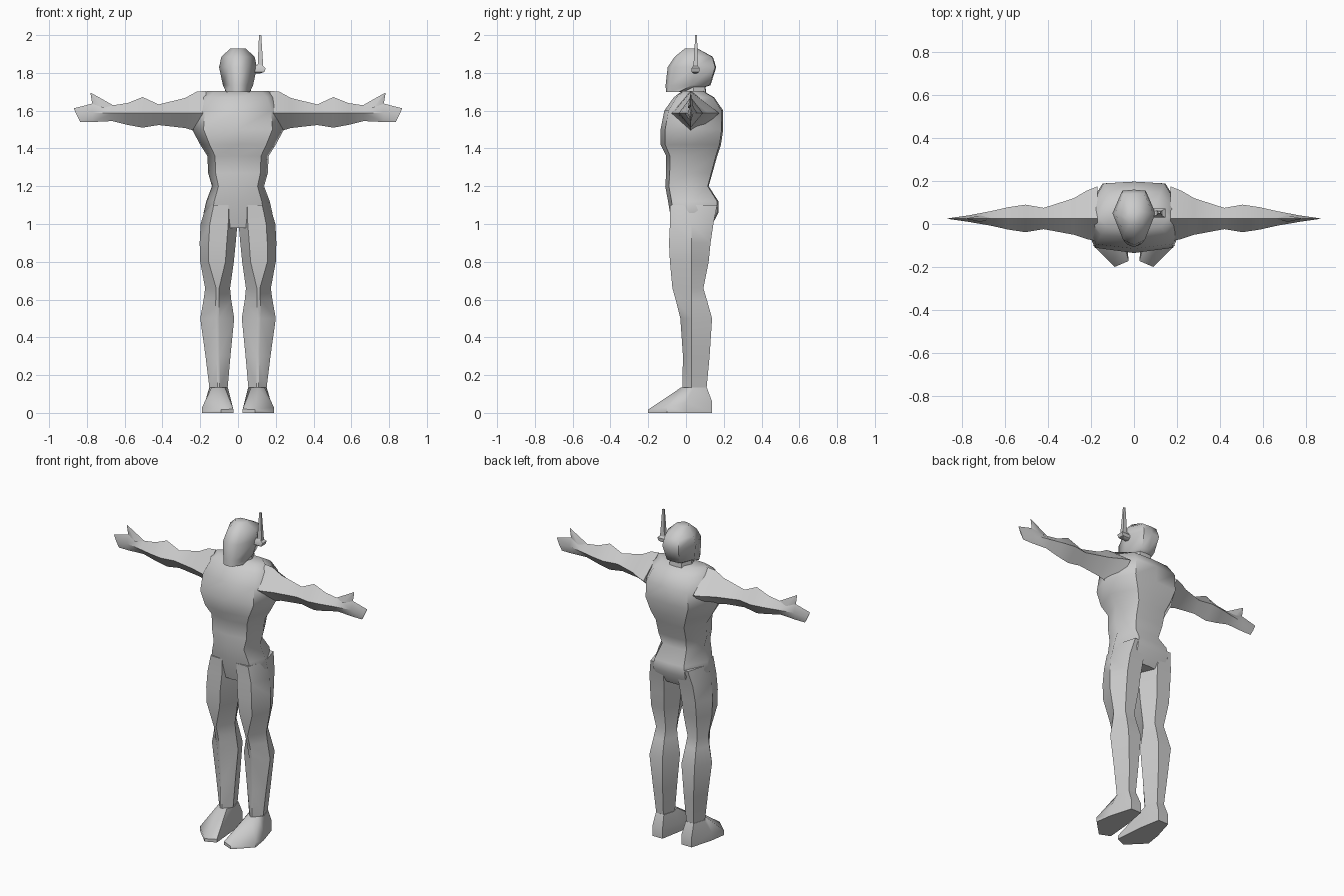
import bpy, bmesh


def loft(name, rings, mirror=False, angle=40):
    """Skin a stack of equal-length rings, cap both ends, shade by angle."""
    bm = bmesh.new()
    vs = [[bm.verts.new(p) for p in r] for r in rings]
    n = len(vs[0])
    for a, b in zip(vs, vs[1:]):
        for i in range(n):
            j = (i + 1) % n
            bm.faces.new((a[i], a[j], b[j], b[i]))
    bm.faces.new(vs[0][::-1])
    bm.faces.new(vs[-1])
    bmesh.ops.recalc_face_normals(bm, faces=bm.faces)
    me = bpy.data.meshes.new(name)
    bm.to_mesh(me)
    bm.free()
    ob = bpy.data.objects.new(name, me)
    bpy.context.collection.objects.link(ob)
    bpy.ops.object.select_all(action='DESELECT')
    ob.select_set(True)
    bpy.context.view_layer.objects.active = ob
    bpy.ops.object.shade_smooth_by_angle(angle=angle * 3.14159 / 180)
    if mirror:
        ob.modifiers.new("Mirror", 'MIRROR')
    return ob


def body_ring(z, w, yf, ym, yb, ff=0.75, fb=0.6):
    """Symmetric eight-sided horizontal section."""
    half = [(ff * w, yf + 0.15 * (ym - yf)), (w, ym), (fb * w, yb - 0.05 * (yb - ym))]
    return ([(0, yf, z)] + [(x, y, z) for x, y in half] + [(0, yb, z)]
            + [(-x, y, z) for x, y in reversed(half)])


# Torso and pelvis
torso = [(0.98, .15, -.065, .03, .13), (1.06, .182, -.085, .03, .172),
         (1.12, .168, -.095, .03, .172), (1.20, .138, -.11, .02, .12),
         (1.27, .158, -.105, .02, .14), (1.36, .162, -.105, .03, .165),
         (1.42, .20, -.135, .03, .185), (1.50, .243, -.135, .03, .197),
         (1.60, .235, -.115, .03, .197), (1.67, .205, -.065, .03, .15),
         (1.705, .165, -.02, .03, .09)]
loft("torso", [body_ring(*r) for r in torso], angle=50)

# Neck and head
loft("neck", [body_ring(1.66, .075, -.03, .04, .11), body_ring(1.76, .06, -.02, .04, .10)])
head = [(1.698, .062, -.106, -.04, .02), (1.735, .08, -.108, .03, .13),
        (1.83, .10, -.097, .05, .16), (1.885, .088, -.06, .05, .142),
        (1.93, .04, -.005, .03, .06)]
loft("head", [body_ring(*r, ff=.5, fb=.55) for r in head], angle=55)


# Antenna on one side of the head
def box_ring(z, x0, x1, y0, y1):
    return [(x0, y0, z), (x1, y0, z), (x1, y1, z), (x0, y1, z)]


loft("antenna_base", [box_ring(1.797, .09, .115, .04, .06), box_ring(1.805, .09, .14, .03, .07),
                      box_ring(1.825, .09, .147, .03, .072), box_ring(1.842, .09, .125, .04, .06)])
loft("antenna_rod", [box_ring(1.81, .103, .135, .038, .065),
                     box_ring(2.0, .111, .123, .049, .058)])

# Arms: diamond sections along x (x, top, bottom, front, back)
arm = [(.17, 1.705, 1.45, -.08, .175), (.22, 1.70, 1.49, -.07, .155),
       (.28, 1.667, 1.508, -.05, .12), (.42, 1.633, 1.524, -.024, .075),
       (.505, 1.672, 1.51, -.038, .09), (.585, 1.64, 1.525, -.026, .078),
       (.665, 1.628, 1.545, -.008, .06), (.77, 1.638, 1.54, .01, .04)]
rings = [[(x, .025, t), (x, f, 1.587), (x, .025, b), (x, k, 1.587)] for x, t, b, f, k in arm]
rings.append([(.87, .025, 1.612), (.853, .022, 1.576), (.835, .025, 1.54), (.853, .028, 1.576)])
loft("arm", rings, True)

# Thumbs
loft("thumb", [[(.66, .025, 1.628), (.715, .01, 1.615), (.772, .025, 1.637), (.715, .04, 1.615)],
               [(.779, .025, 1.695), (.78, .024, 1.693), (.781, .025, 1.692), (.78, .026, 1.693)]],
     True)

# Legs: ridged six-sided sections (z, inner, outer, front, back)
leg = [(1.10, .01, .168, -.085, .165), (1.0, .003, .198, -.085, .145),
       (.90, .012, .203, -.09, .13), (.80, .022, .20, -.085, .12),
       (.66, .042, .174, -.072, .092), (.60, .036, .182, -.055, .11),
       (.50, .02, .20, -.03, .138), (.30, .04, .172, -.016, .125),
       (.12, .056, .15, -.02, .108)]
rings = []
for z, i, o, f, b in leg:
    m, w = (i + o) / 2, o - i
    q = .25 if z > .7 else .06
    rings.append([(m - q * w, f, z), (m + q * w, f, z), (o, .03, z),
                  (m + .25 * w, b, z), (m - .25 * w, b, z), (i, .03, z)])
loft("leg", rings, True)

# Feet
sole = [(.065, .138), (.135, .138), (.175, 0), (.19, -.10), (.09, -.2), (.025, -.172), (.04, 0)]
upper_z = [.06, .06, .055, .03, .018, .02, .055]
ankle = [(.075, .11), (.13, .11), (.152, .04), (.14, 0), (.105, -.025), (.07, -.01), (.054, .04)]
loft("foot", [[(x, y, 0) for x, y in sole],
              [(x, y, z) for (x, y), z in zip(sole, upper_z)],
              [(x, y, .135) for x, y in ankle]], True, 50)
